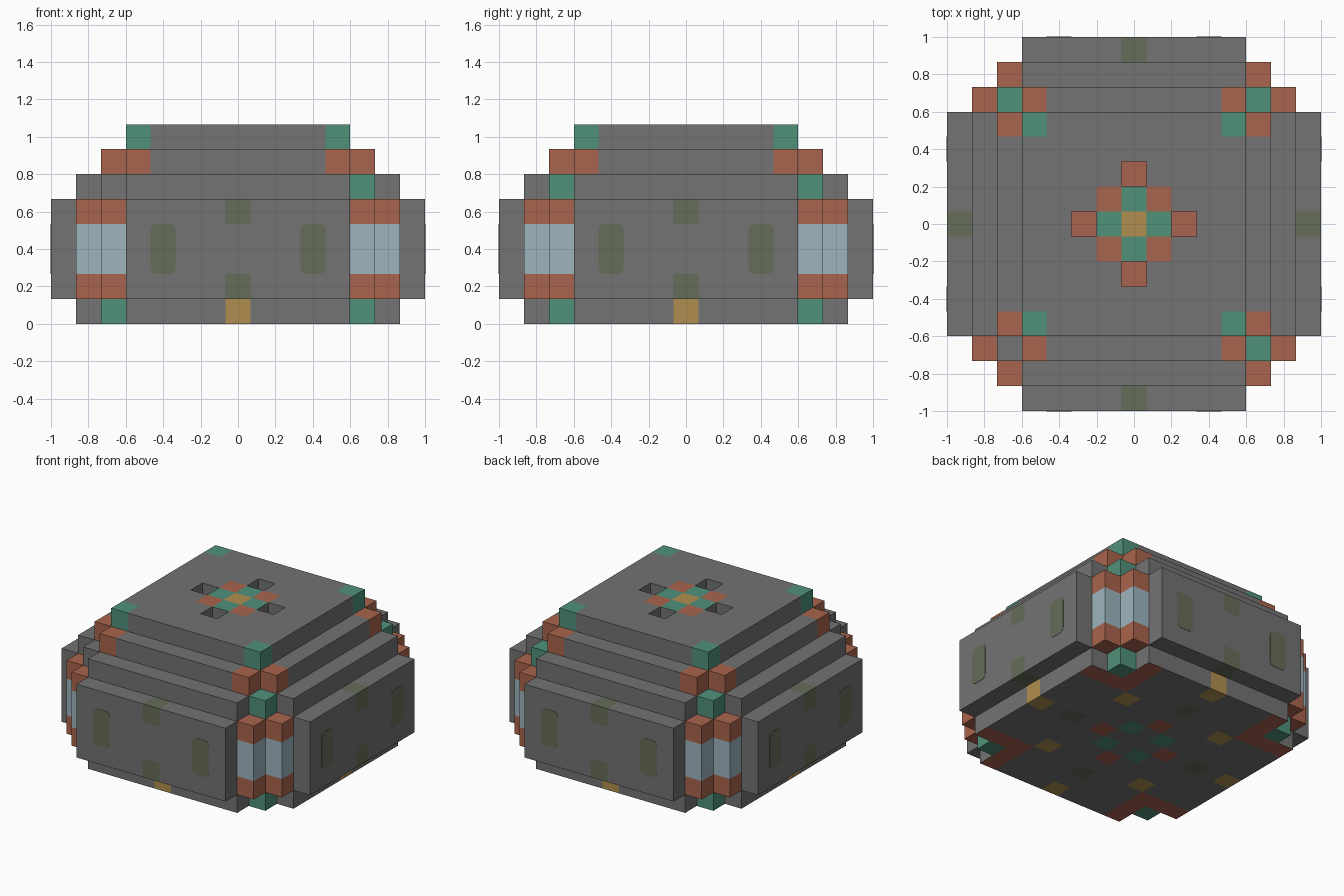
import bpy
import bmesh
from mathutils import Vector

cube = bpy.data.objects.get("Cube")
if cube:
    bpy.data.objects.remove(cube)

U = 2 / 15  # block size

PALETTE = {
    "stone grey": "737373",
    "teal green": "50917A",
    "clay orange": "A9644D",
    "pale blue glass": "9DB5BF",
    "brass yellow": "B08F50",
    "dark olive": "656D58",
}
NAMES = list(PALETTE)
GREY, GREEN, ORANGE, BLUE, YELLOW, OLIVE = range(len(NAMES))


def linear(pair):
    c = int(pair, 16) / 255
    return ((c + 0.055) / 1.055) ** 2.4


materials = []
for name, code in PALETTE.items():
    mat = bpy.data.materials.new(name)
    rgba = tuple(linear(code[i:i + 2]) for i in (0, 2, 4)) + (1,)
    mat.use_nodes = True
    mat.diffuse_color = rgba
    mat.node_tree.nodes["Principled BSDF"].inputs["Base Color"].default_value = rgba
    materials.append(mat)


def cross(reach, arm, layers):
    """Plus-shaped slab of blocks: long arms of half length reach, half width arm."""
    span = range(-reach, reach + 1)
    return {(x, y, z) for x in span for y in span for z in layers
            if min(abs(x), abs(y)) <= arm}


def corners(a, b, layers):
    """Blocks at (a, b) and (b, a), repeated in all four corners."""
    return {(sx * p, sy * q, z) for p, q in ((a, b), (b, a))
            for sx in (-1, 1) for sy in (-1, 1) for z in layers}


# Stacked tiers and corner posts
holes = {(2, 0, 7), (-2, 0, 7), (0, 2, 7), (0, -2, 7)}
parts = {
    "base": cross(6, 4, [0]),
    "wall_panels": cross(7, 4, range(1, 5)),
    "lower_step": cross(6, 4, [5]),
    "upper_step": cross(5, 4, [6]),
    "roof": cross(4, 4, [7]) - holes,
    "base_corners": corners(5, 5, [0]),
    "corner_cores": corners(5, 5, range(1, 5)),
    "window_posts": corners(5, 6, range(1, 5)),
    "step_corners": corners(5, 5, [5]),
}
filled = set().union(*parts.values())


def underside_colour(lo, hi):
    if hi == 5 and lo == 5:
        return GREEN
    if lo >= 4 or (lo, hi) == (0, 2):
        return ORANGE
    if (lo, hi) == (1, 1):
        return GREEN
    if (lo, hi) in ((3, 3), (0, 6)):
        return YELLOW
    if (lo, hi) == (0, 4):
        return OLIVE
    return GREY


def colour(cell, n):
    x, y, z = cell
    lo, hi = sorted((abs(x), abs(y)))
    if z == 0:
        if n[2] < 0:
            return underside_colour(lo, hi)
        if (lo, hi) == (5, 5):
            return GREEN
        return YELLOW if (lo, hi) == (0, 6) else GREY
    if z <= 4:
        if (lo, hi) == (5, 6):
            return BLUE if z in (2, 3) else ORANGE
        return OLIVE if (lo, hi) == (0, 7) and z in (1, 4) else GREY
    if z == 5:
        return GREEN if (lo, hi) == (5, 5) and (x > 0 or y > 0) else GREY
    if z == 6:
        return ORANGE if (lo, hi) in ((4, 5), (0, 2)) else GREY
    if (lo, hi) == (4, 4):
        return GREEN
    # Roof ornament is only on the top surface
    if n[2] > 0 and hi <= 1:
        return (YELLOW, GREEN, ORANGE)[lo + hi]
    return GREY


DIRECTIONS = [Vector(v) for s in (-1, 1) for v in ((s, 0, 0), (0, s, 0), (0, 0, s))]


def finish(name, bm):
    mesh = bpy.data.meshes.new(name)
    bm.to_mesh(mesh)
    bm.free()
    for mat in materials:
        mesh.materials.append(mat)
    obj = bpy.data.objects.new(name, mesh)
    bpy.context.scene.collection.objects.link(obj)
    return obj


def build_blocks(name, cells):
    """Skin the blocks with their exposed faces only."""
    bm = bmesh.new()
    for cell in sorted(cells):
        centre = Vector(cell) + Vector((0, 0, 0.5))
        for n in DIRECTIONS:
            if tuple(int(c + d) for c, d in zip(cell, n)) in filled:
                continue
            a = Vector((n.y, n.z, n.x)) / 2
            b = n.cross(a)
            mid = centre + n / 2
            quad = (mid - a - b, mid + a - b, mid + a + b, mid - a + b)
            face = bm.faces.new([bm.verts.new(p * U) for p in quad])
            face.material_index = colour(cell, n)
    bmesh.ops.remove_doubles(bm, verts=bm.verts, dist=0.001)
    return finish(name, bm)


for part, cells in parts.items():
    if part != "corner_cores":  # cores are fully enclosed except inner slivers
        build_blocks(part, cells)
build_blocks("corner_cores", parts["corner_cores"])


# Rounded tall lamps, two on every wall
def build_lamp(name, position, along_x):
    bm = bmesh.new()
    bmesh.ops.create_cube(bm, size=1)
    size = Vector((U, 0.004, 2 * U) if along_x else (0.004, U, 2 * U))
    bmesh.ops.scale(bm, vec=size, verts=bm.verts)
    thin = 1 if along_x else 0
    edges = [e for e in bm.edges
             if abs(e.verts[0].co[thin] - e.verts[1].co[thin]) > 0.001]
    bmesh.ops.bevel(bm, geom=edges, offset=0.03, segments=3, profile=0.5,
                    affect='EDGES')
    bmesh.ops.translate(bm, vec=position, verts=bm.verts)
    for f in bm.faces:
        f.material_index = OLIVE
    finish(name, bm)


for side, s in (("a", -1), ("b", 1)):
    for end, t in (("a", -3 * U), ("b", 3 * U)):
        build_lamp(f"wall_lamp_y_{side}{end}", Vector((t, s, 3 * U)), True)
        build_lamp(f"wall_lamp_x_{side}{end}", Vector((s, t, 3 * U)), False)
